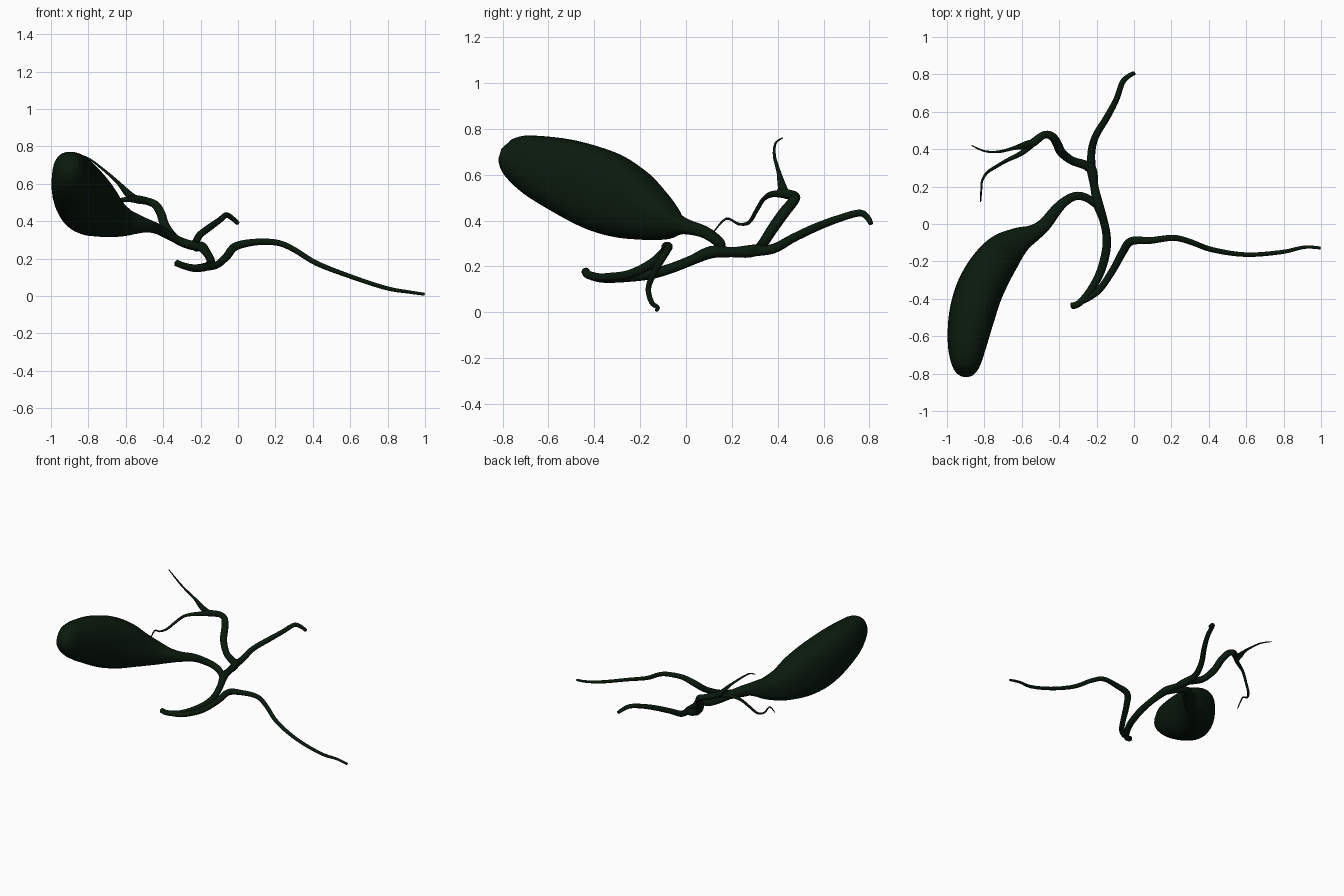
import bpy, bmesh, math
from mathutils import Vector

mat = bpy.data.materials.new("dark_green")
mat.diffuse_color = (0.003, 0.010, 0.004, 1)


def catmull(p, i, t):
    a, b, c, d = (p[max(0, min(len(p) - 1, k))] for k in (i - 1, i, i + 1, i + 2))
    return 0.5 * (2 * b + (c - a) * t + (2 * a - 5 * b + 4 * c - d) * t * t
                  + (3 * b - a - 3 * c + d) * t ** 3)


def loft(name, pts, sides=16, steps=5, power=2.0):
    """Smooth closed tube; each point is x, y, z, half width, half height."""
    p = [Vector(q if len(q) == 5 else (*q, q[3])) for q in pts]
    path = [catmull(p, i, k / steps) for i in range(len(p) - 1) for k in range(steps)]
    path.append(p[-1])
    bm = bmesh.new()
    rings = []
    n = len(path)
    for i, q in enumerate(path):
        c = Vector(q[:3])
        tan = (Vector(path[min(i + 1, n - 1)][:3]) - Vector(path[max(i - 1, 0)][:3])).normalized()
        side = tan.cross(Vector((0, 0, 1))).normalized()
        up = side.cross(tan)
        ring = []
        for k in range(sides):
            a = 2 * math.pi * k / sides
            u, v = (math.copysign(abs(f) ** (2 / power), f) for f in (math.cos(a), math.sin(a)))
            ring.append(bm.verts.new(c + side * u * max(q[3], .002) + up * v * max(q[4], .002)))
        rings.append(ring)
    for r, s in zip(rings, rings[1:]):
        for k in range(sides):
            j = (k + 1) % sides
            bm.faces.new((r[k], r[j], s[j], s[k]))
    # domed ends
    for ring, near, q in ((rings[0], path[1], path[0]), (rings[-1], path[-2], path[-1])):
        c = Vector(q[:3])
        out = (c - Vector(near[:3])).normalized()
        tip = bm.verts.new(c + out * min(q[3] * 0.5, .008))
        for k in range(sides):
            bm.faces.new((ring[k], ring[(k + 1) % sides], tip))
    bmesh.ops.recalc_face_normals(bm, faces=bm.faces)
    me = bpy.data.meshes.new(name)
    bm.to_mesh(me)
    bm.free()
    me.polygons.foreach_set("use_smooth", [True] * len(me.polygons))
    me.materials.append(mat)
    ob = bpy.data.objects.new(name, me)
    bpy.context.collection.objects.link(ob)
    return ob


# pear-shaped sac running on into its curved neck duct
loft("sac_and_neck", [
    (-.898, -.799, .708, .024, .030), (-.898, -.785, .700, .050, .064),
    (-.898, -.740, .678, .078, .102), (-.892, -.640, .635, .104, .140),
    (-.869, -.500, .583, .122, .168), (-.828, -.360, .525, .126, .178),
    (-.765, -.240, .470, .120, .157), (-.695, -.150, .424, .104, .115),
    (-.615, -.088, .396, .072, .080), (-.540, -.050, .384, .046, .052),
    (-.480, -.005, .374, .036, .034), (-.420, .070, .354, .030, .026),
    (-.370, .120, .325, .025, .023), (-.310, .150, .295, .022, .021),
    (-.250, .138, .275, .021, .020), (-.195, .095, .256, .018, .018)],
    sides=32, steps=6, power=2.5)

# main duct from the upper fork down to its blunt end
loft("main_duct", [
    (-.236, .325, .275, .024), (-.222, .270, .265, .027), (-.212, .200, .262, .022),
    (-.193, .110, .262, .027), (-.163, .020, .225, .022), (-.146, -.070, .190, .022),
    (-.152, -.160, .166, .023), (-.185, -.270, .153, .022), (-.240, -.365, .149, .020),
    (-.295, -.425, .163, .018), (-.332, -.438, .178, .018)])

# long tapering side duct
loft("side_duct", [
    (-.300, -.425, .165, .014), (-.235, -.390, .152, .017), (-.180, -.345, .153, .018),
    (-.115, -.250, .165, .019), (-.060, -.150, .212, .021), (-.015, -.092, .264, .022),
    (.090, -.088, .288, .018), (.210, -.074, .285, .016), (.300, -.095, .248, .015),
    (.420, -.138, .175, .014), (.600, -.164, .105, .012), (.790, -.150, .043, .011),
    (.910, -.124, .022, .009), (.996, -.128, .010, .008)])

# right-hand upper branch, bending over to its own fork
loft("upper_branch_a", [
    (-.215, .265, .263, .018), (-.255, .312, .272, .024), (-.330, .338, .303, .022),
    (-.388, .383, .372, .024), (-.412, .432, .440, .024), (-.440, .470, .486, .022),
    (-.482, .476, .506, .020), (-.535, .438, .516, .022), (-.580, .408, .523, .018)])

# two thin twigs from that fork
loft("twig_high", [
    (-.525, .445, .510, .014), (-.580, .422, .540, .020), (-.645, .405, .610, .010),
    (-.725, .386, .680, .007), (-.800, .390, .736, .005), (-.868, .420, .760, .003)], 10)
loft("twig_low", [
    (-.530, .438, .512, .017), (-.600, .380, .516, .014), (-.680, .340, .495, .010),
    (-.735, .308, .445, .009), (-.785, .275, .392, .008), (-.812, .230, .385, .006),
    (-.817, .175, .408, .005), (-.820, .120, .350, .003)], 10)

# left-hand upper branch
loft("upper_branch_b", [
    (-.225, .280, .265, .022), (-.228, .380, .277, .021), (-.205, .470, .325, .019),
    (-.145, .570, .372, .018), (-.095, .665, .408, .016), (-.063, .755, .433, .015),
    (-.030, .790, .415, .013), (0, .806, .388, .011)])
